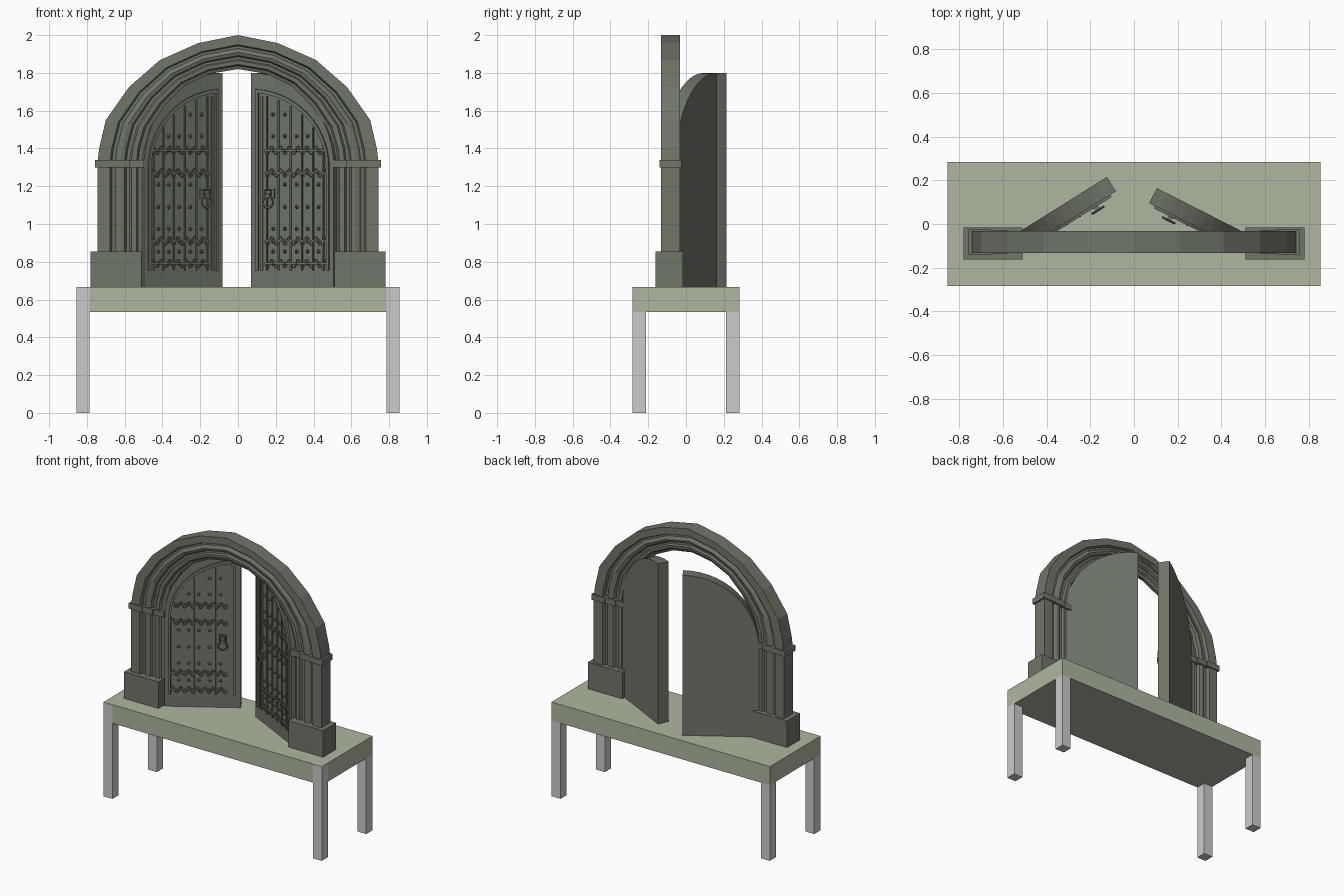
import bpy, bmesh, math
from mathutils import Matrix, Vector

if "Cube" in bpy.data.objects:
    bpy.data.objects.remove(bpy.data.objects["Cube"])


def material(name, rgb):
    m = bpy.data.materials.new(name)
    m.diffuse_color = (*rgb, 1)
    m.use_nodes = True
    m.node_tree.nodes["Principled BSDF"].inputs["Base Color"].default_value = m.diffuse_color
    return m


DARK = material("dark_stone_wood", (0.16, 0.18, 0.14))
GREEN = material("green_table", (0.42, 0.47, 0.35))


def finish(name, bm, mat=None, matrix=None):
    if matrix:
        bm.transform(matrix)
    bmesh.ops.recalc_face_normals(bm, faces=bm.faces)
    me = bpy.data.meshes.new(name)
    bm.to_mesh(me)
    bm.free()
    ob = bpy.data.objects.new(name, me)
    bpy.context.collection.objects.link(ob)
    if mat:
        me.materials.append(mat)
    return ob


def box(bm, x, y, z):
    c = Vector((sum(x) / 2, sum(y) / 2, sum(z) / 2))
    size = (abs(x[1] - x[0]), abs(y[1] - y[0]), abs(z[1] - z[0]))
    bmesh.ops.create_cube(bm, size=1, matrix=Matrix.Translation(c) @ Matrix.Diagonal((*size, 1)))


def slab(bm, outline, y0, y1):
    """Extrude an x-z outline from y0 to y1."""
    a = [bm.verts.new((x, y0, z)) for x, z in outline]
    b = [bm.verts.new((x, y1, z)) for x, z in outline]
    bm.faces.new(a)
    bm.faces.new(b[::-1])
    for i in range(len(a)):
        j = (i + 1) % len(a)
        bm.faces.new((a[i], a[j], b[j], b[i]))


def torus(bm, c, R, r, n, m, sz=1.0):
    """Ring lying in the x-z plane."""
    rows = []
    for i in range(n):
        a = math.tau * (i + 0.5) / n
        rows.append([bm.verts.new((c[0] + (R + r * math.cos(b)) * math.cos(a),
                                   c[1] + r * math.sin(b),
                                   c[2] + (R + r * math.cos(b)) * math.sin(a) * sz))
                     for b in (math.tau * k / m for k in range(m))])
    for i in range(n):
        p, q = rows[i], rows[(i + 1) % n]
        for k in range(m):
            l = (k + 1) % m
            bm.faces.new((p[k], q[k], q[l], p[l]))


# Table top and legs (front legs show on the front face of the top)
bm = bmesh.new()
box(bm, (-0.855, 0.855), (-0.283, 0.283), (0.535, 0.667))
finish("table_top", bm, GREEN)
for sx in (-1, 1):
    for sy in (-1, 1):
        bm = bmesh.new()
        front = sy < 0
        box(bm, (sx * 0.785, sx * 0.855), (sy * 0.213, sy * (0.284 if front else 0.283)),
            (0, 0.666 if front else 0.536))
        finish("front_leg" if front else "back_leg", bm)

# Moulded arch with its columns: one cross-section swept along the opening
YC = -0.082
inner = [(0.505, 0.667), (0.505, 1.32), (0.497, 1.40), (0.465, 1.51),
         (0.386, 1.63), (0.285, 1.73), (0.15, 1.795), (0, 1.82)]
outer = [(0.745, 0.667), (0.745, 1.32), (0.735, 1.40), (0.70, 1.55),
         (0.577, 1.725), (0.413, 1.868), (0.21, 1.958), (0, 2.0)]
inner += [(-x, z) for x, z in inner[-2::-1]]
outer += [(-x, z) for x, z in outer[-2::-1]]
half = [(0, 0.012), (0.10, 0.020), (0.14, 0.034), (0.25, 0.036), (0.29, 0.022),
        (0.36, 0.022), (0.40, 0.038), (0.49, 0.044), (0.57, 0.038), (0.61, 0.028),
        (0.68, 0.028), (0.72, 0.050), (1, 0.050)]
section = [(t, -d) for t, d in half] + [(t, d) for t, d in reversed(half)]
bm = bmesh.new()
rings = [[bm.verts.new((a[0] + (b[0] - a[0]) * t, YC + d, a[1] + (b[1] - a[1]) * t))
          for t, d in section] for a, b in zip(inner, outer)]
for p, q in zip(rings, rings[1:]):
    for k in range(len(p)):
        l = (k + 1) % len(p)
        bm.faces.new((p[k], q[k], q[l], p[l]))
bm.faces.new(rings[0])
bm.faces.new(rings[-1])
finish("arch_and_columns", bm, DARK)

# Plinths and stepped capitals
for side, s in (("left", -1), ("right", 1)):
    bm = bmesh.new()
    box(bm, (s * 0.51, s * 0.78), (-0.162, -0.016), (0.667, 0.855))
    finish(side + "_plinth", bm, DARK)
    bm = bmesh.new()
    for x0, x1, d in ((0.497, 0.58, 0.044), (0.575, 0.66, 0.052), (0.655, 0.758, 0.058)):
        box(bm, (s * x0, s * x1), (YC - d, YC + d), (1.30, 1.34))
    finish(side + "_capital", bm, DARK)

# Doors: local x runs from free edge to hinge, local y points out of the front face
W, SPRING = 0.49, 1.30


def arc(rx, rz, x0, n=14):
    """Quarter ellipse from x0 to its springing point."""
    a0 = math.acos(x0 / rx)
    return [(rx * math.cos(a0 * (1 - i / n)), SPRING + rz * math.sin(a0 * (1 - i / n)))
            for i in range(n + 1)]


def panel_top(x):
    return SPRING + 0.385 * math.sqrt(max(0, 1 - (x / 0.44) ** 2))


columns = [0.13, 0.20, 0.27, 0.335, 0.40]
for side, sx, origin, ang in (("left", -1, (-0.083, 0.15), 32), ("right", 1, (0.07, 0.096), 27)):
    c, s = math.cos(math.radians(ang)), math.sin(math.radians(ang))
    M = Matrix(((sx * c, -sx * s, 0, origin[0]),
                (-s, -c, 0, origin[1]),
                (0, 0, 1, 0),
                (0, 0, 0, 1)))

    # Arched leaf
    bm = bmesh.new()
    slab(bm, [(0, 0.667)] + arc(W, 0.5, 0) + [(W, 0.667)], -0.077, 0)
    finish(side + "_door", bm, DARK, M)

    # Raised frame and plank battens
    bm = bmesh.new()
    slab(bm, [(0.03, 0.755)] + arc(0.465, 0.415, 0.03) + [(0.465, 0.755), (0.45, 0.755)]
         + arc(0.45, 0.395, 0.045)[::-1] + [(0.045, 0.755)], -0.002, 0.012)
    box(bm, (0.06, 0.07), (-0.002, 0.008), (0.755, 1.675))
    for x in (0.095, 0.165, 0.235, 0.303, 0.368, 0.43):
        box(bm, (x - 0.004, x + 0.004), (-0.002, 0.008), (0.755, panel_top(x)))
    finish(side + "_door_frame", bm, DARK, M)

    # Studs
    bm = bmesh.new()
    for z in (0.79, 0.855, 0.91, 0.975, 1.09, 1.21, 1.27, 1.39, 1.465, 1.58):
        for x in columns:
            if z < panel_top(x) - 0.025 and not (x < 0.15 and 1.05 < z < 1.25):
                bmesh.ops.create_cone(
                    bm, cap_ends=True, segments=8, radius1=0.012, radius2=0.004, depth=0.016,
                    matrix=Matrix.Translation((x, 0.006, z)) @ Matrix.Rotation(-math.pi / 2, 4, 'X'))
    finish(side + "_door_studs", bm, DARK, M)

    # Ornamental straps: thin bar with a row of scrolls
    bm = bmesh.new()
    for z in (0.79, 0.91, 1.27, 1.39):
        box(bm, (0.085, 0.45), (-0.002, 0.010), (z - 0.005, z + 0.005))
        for i in range(14):
            torus(bm, (0.10 + i * 0.026, 0.007, z + (0.011 if i % 2 else -0.011)), 0.010, 0.003, 10, 4)
    finish(side + "_door_straps", bm, DARK, M)

    # Ring handle on its plate
    bm = bmesh.new()
    hx = 0.115
    box(bm, (hx - 0.026, hx + 0.026), (-0.002, 0.012), (1.135, 1.185))
    box(bm, (hx - 0.010, hx + 0.010), (0.012, 0.036), (1.138, 1.162))
    torus(bm, (hx, 0.030, 1.165), 0.024, 0.005, 4, 6)
    torus(bm, (hx, 0.030, 1.115), 0.030, 0.006, 12, 6)
    finish(side + "_door_handle", bm, DARK, M)
